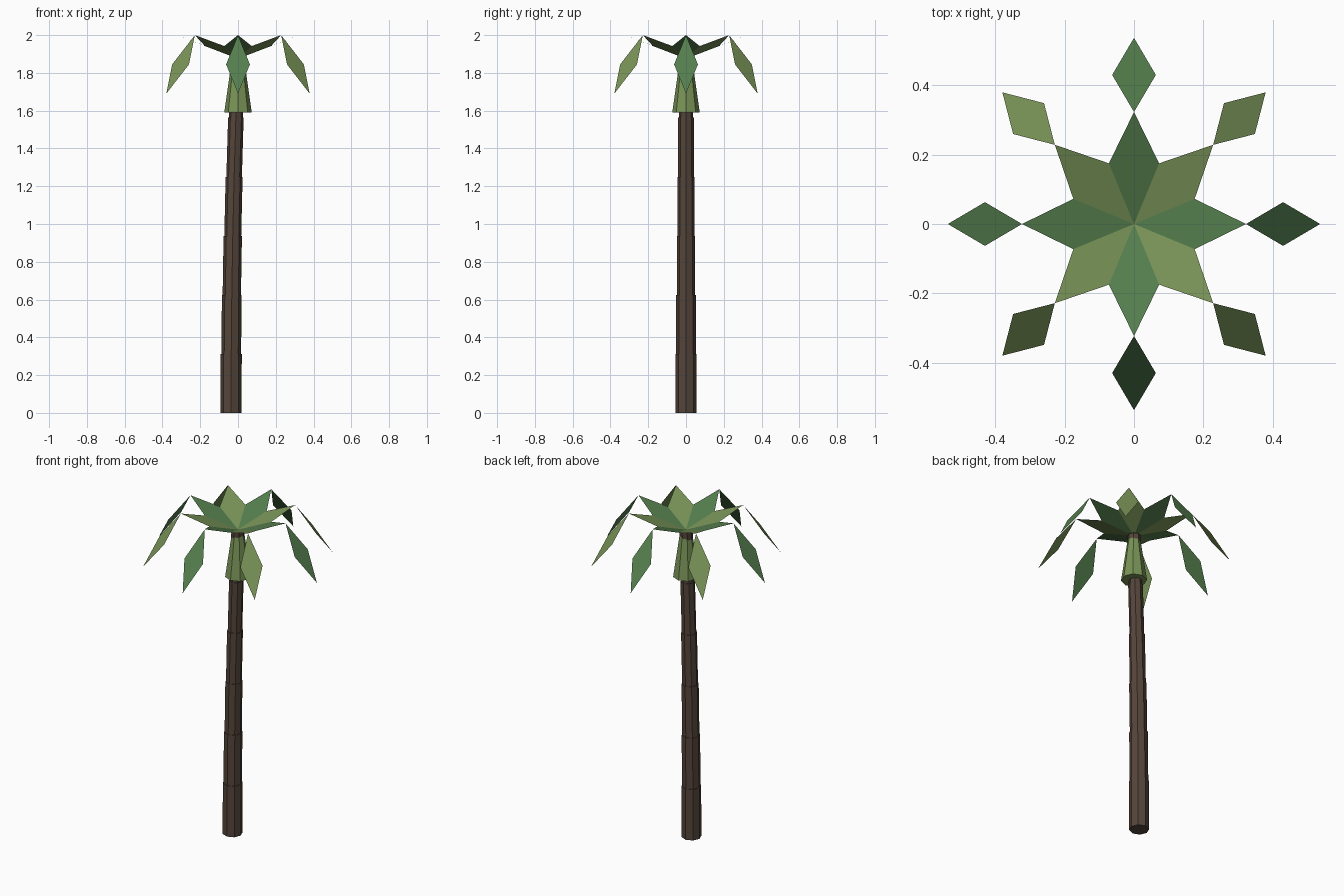
import bpy, bmesh
from math import sin, cos, pi

if "Cube" in bpy.data.objects:
    bpy.data.objects.remove(bpy.data.objects["Cube"])


def material(name, rgb):
    m = bpy.data.materials.new(name)
    m.diffuse_color = (*rgb, 1)
    m.use_nodes = True
    m.node_tree.nodes["Principled BSDF"].inputs["Base Color"].default_value = m.diffuse_color
    return m


BARK = material("bark", (0.09, 0.06, 0.043))
GREEN = material("leaf_green", (0.09, 0.21, 0.075))
OLIVE = material("leaf_olive", (0.19, 0.29, 0.095))


def add_object(name, bm, mat):
    me = bpy.data.meshes.new(name)
    bm.to_mesh(me)
    bm.free()
    me.materials.append(mat)
    ob = bpy.data.objects.new(name, me)
    bpy.context.collection.objects.link(ob)
    return ob


def prism(name, low, high, mat, sides=8):
    """Faceted tube between two (x, z, radius) rings, capped at both ends."""
    bm = bmesh.new()
    rings = [[bm.verts.new((x + r * cos(2 * pi * i / sides), r * sin(2 * pi * i / sides), z))
              for i in range(sides)] for x, z, r in (low, high)]
    for i in range(sides):
        j = (i + 1) % sides
        bm.faces.new((rings[0][i], rings[0][j], rings[1][j], rings[1][i]))
    bm.faces.new(rings[0][::-1])
    bm.faces.new(rings[1])
    return add_object(name, bm, mat)


def kite(name, angle, start, middle, end, half_width, mat):
    """Flat four-sided blade; start, middle and end are (radius, z)."""
    bm = bmesh.new()
    c, s = cos(angle), sin(angle)
    pts = [(*start, 0), (*middle, -half_width), (*end, 0), (*middle, half_width)]
    bm.faces.new([bm.verts.new((r * c - w * s, r * s + w * c, z)) for r, z, w in pts])
    return add_object(name, bm, mat)


# Trunk: stacked segments, slimmer towards the top, with a slight bend
STEPS, TOP = 6, 1.875


def bend(i):
    return -0.037 * (1 - (i / STEPS) ** 2)


for i in range(STEPS):
    r = 0.056 - 0.0037 * i
    prism(f"trunk_segment_{i + 1}", (bend(i), TOP * i / STEPS, r),
          (bend(i + 1), TOP * (i + 1) / STEPS, r), BARK)

# Flared sheath below the crown
prism("crown_sheath", (0, 1.59, 0.073), (0, TOP, 0.032), OLIVE)

# Eight fronds, each a rising inner blade and a drooping outer blade
for i in range(8):
    mat = OLIVE if i % 2 else GREEN
    a = i * pi / 4
    kite(f"frond_inner_{i + 1}", a, (0, TOP), (0.175, 1.942), (0.323, 2.0), 0.0725, mat)
    kite(f"frond_outer_{i + 1}", a, (0.323, 2.0), (0.43, 1.845), (0.537, 1.69), 0.063, mat)
